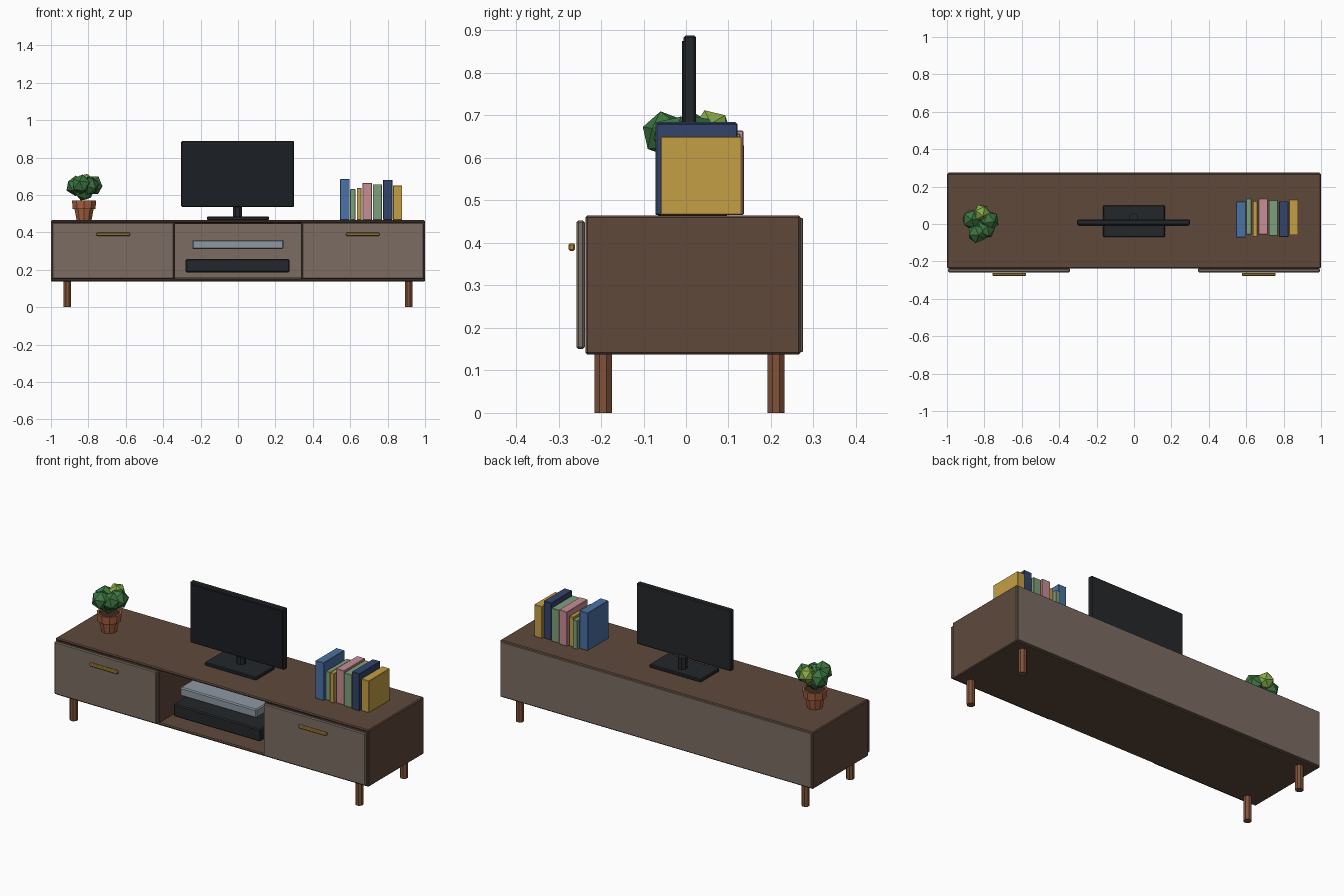
import bpy, bmesh, math

if "Cube" in bpy.data.objects:
    bpy.data.objects.remove(bpy.data.objects["Cube"])

MATS = {}


def mat(name, hexcol):
    def lin(c):
        c /= 255
        return c / 12.92 if c <= 0.04045 else ((c + 0.055) / 1.055) ** 2.4
    if name not in MATS:
        m = bpy.data.materials.new(name)
        m.diffuse_color = [lin(int(hexcol[i:i + 2], 16)) for i in (0, 2, 4)] + [1]
        m.use_nodes = True
        m.node_tree.nodes["Principled BSDF"].inputs["Base Color"].default_value = m.diffuse_color
        MATS[name] = m
    return MATS[name]


WOOD = mat("dark_wood", "5e493b")
FRONT = mat("grey_wood", "7b6c62")
LEG = mat("leg_wood", "80533a")
GOLD = mat("gold", "b08a38")
BLACK = mat("black", "24272a")
SCREEN = mat("screen_black", "1b1e24")
SILVER = mat("silver", "8d98a3")
POT = mat("terracotta", "a8603f")
SOIL = mat("soil", "3d2a20")
LEAF = mat("leaf", "3c7440")
LIGHT_LEAF = mat("light_leaf", "86aa48")


def finish(name, bm, material, bevel=0):
    me = bpy.data.meshes.new(name)
    bmesh.ops.recalc_face_normals(bm, faces=bm.faces)
    bm.to_mesh(me)
    bm.free()
    ob = bpy.data.objects.new(name, me)
    bpy.context.collection.objects.link(ob)
    me.materials.append(material)
    if bevel:
        b = ob.modifiers.new("bevel", "BEVEL")
        b.width, b.segments = bevel, 1
    return ob


def box_bm(x, y, z):
    bm = bmesh.new()
    bmesh.ops.create_cube(bm, size=1)
    for v in bm.verts:
        v.co = [r[0] if c < 0 else r[1] for c, r in zip(v.co, (x, y, z))]
    return bm


def box(name, x, y, z, material, bevel=0.003):
    return finish(name, box_bm(x, y, z), material, bevel)


def lathe(name, cx, cy, profile, sides, material):
    # stack of rings (radius, height), capped at both ends
    bm = bmesh.new()
    rings = [[bm.verts.new((cx + r * math.cos(math.tau * (i + .5) / sides),
                            cy + r * math.sin(math.tau * (i + .5) / sides), z))
              for i in range(sides)] for r, z in profile]
    for a, b in zip(rings, rings[1:]):
        for i in range(sides):
            j = (i + 1) % sides
            bm.faces.new((a[i], a[j], b[j], b[i]))
    bm.faces.new(rings[0][::-1])
    bm.faces.new(rings[-1])
    return finish(name, bm, material)


# cabinet shell, hollowed from the front
bm = box_bm((-1, 1), (-0.237, 0.27), (0.137, 0.465))
front = min(bm.faces, key=lambda f: f.calc_center_median().y)
bmesh.ops.inset_region(bm, faces=[front], thickness=0.02)
ext = bmesh.ops.extrude_face_region(bm, geom=[front])
bmesh.ops.translate(bm, vec=(0, 0.48, 0),
                    verts=[g for g in ext["geom"] if isinstance(g, bmesh.types.BMVert)])
if front.is_valid:
    bmesh.ops.delete(bm, geom=[front], context="FACES_ONLY")
finish("cabinet_shell", bm, WOOD, 0.005)
box("back_panel", (-0.994, 0.994), (0.262, 0.275), (0.143, 0.459), FRONT, 0.002)
box("niche_back", (-0.34, 0.34), (0.228, 0.245), (0.155, 0.447), FRONT, 0)

# dividers, drawer fronts, handles and legs
for s, side in ((-1, "left"), (1, "right")):
    def span(a, b):
        return tuple(sorted((s * a, s * b)))
    box(side + "_divider", span(0.337, 0.355), (-0.236, 0.245), (0.15, 0.452), WOOD, 0.002)
    box(side + "_drawer_front", span(0.342, 0.994), (-0.258, -0.238), (0.15, 0.453), FRONT, 0.005)
    box(side + "_handle", span(0.577, 0.757), (-0.277, -0.261), (0.381, 0.399), GOLD, 0.004)
    for y, end in ((-0.195, "front"), (0.212, "back")):
        lathe(f"{side}_{end}_leg", s * 0.912, y, [(0.022, 0), (0.022, 0.14)], 8, LEG)

# media devices in the niche
box("lower_device", (-0.28, 0.275), (-0.19, 0.12), (0.186, 0.258), BLACK, 0.006)
box("upper_device", (-0.245, 0.243), (-0.18, 0.08), (0.31, 0.36), SILVER, 0.006)

# television
box("tv_base", (-0.165, 0.165), (-0.07, 0.1), (0.465, 0.484), BLACK, 0.004)
lathe("tv_neck", -0.003, 0.035, [(0.026, 0.48), (0.026, 0.55)], 8, BLACK)
box("tv_body", (-0.304, 0.3), (-0.006, 0.024), (0.536, 0.888), BLACK, 0.005)
box("tv_screen", (-0.296, 0.292), (-0.01, -0.002), (0.546, 0.875), SCREEN, 0)

# row of books: x start, x end, front y, top z, colour
BOOKS = [(0.545, 0.597, -0.072, 0.684, "blue", "4a72a6"),
         (0.600, 0.628, -0.055, 0.631, "green", "7f9f7c"),
         (0.635, 0.660, -0.068, 0.637, "yellow", "c59f45"),
         (0.666, 0.717, -0.056, 0.664, "pink", "c78e94"),
         (0.721, 0.770, -0.063, 0.657, "green", "7f9f7c"),
         (0.776, 0.825, -0.070, 0.681, "navy", "33446a"),
         (0.829, 0.878, -0.060, 0.650, "yellow", "c59f45")]
for i, (x0, x1, y, z, col, hx) in enumerate(BOOKS):
    box(f"{col}_book_{i + 1}", (x0, x1), (y, y + 0.191), (0.466, z), mat("book_" + col, hx), 0.002)

# potted plant
PX = -0.823
lathe("plant_pot", PX, 0, [(0.042, 0.465), (0.054, 0.526), (0.064, 0.526), (0.068, 0.57),
                           (0.056, 0.57), (0.054, 0.56)], 10, POT)
lathe("soil", PX, 0, [(0.053, 0.555), (0.053, 0.564)], 10, SOIL)
LEAVES = [(-0.045, 0.025, 0.648, 0.055, LEAF), (0.047, 0.018, 0.652, 0.056, LEAF),
          (-0.015, -0.05, 0.656, 0.055, LEAF), (0.03, -0.03, 0.65, 0.052, LEAF),
          (0, 0, 0.62, 0.055, LEAF), (0.008, 0.06, 0.668, 0.048, LIGHT_LEAF)]
for i, (x, y, z, r, m) in enumerate(LEAVES):
    bm = bmesh.new()
    bmesh.ops.create_icosphere(bm, subdivisions=1, radius=r)
    ob = finish(f"leaf_clump_{i + 1}", bm, m)
    ob.location = (PX + x, y, z)
    ob.rotation_euler = (0.5 * i, 0.3 * i, 0.9 * i)
